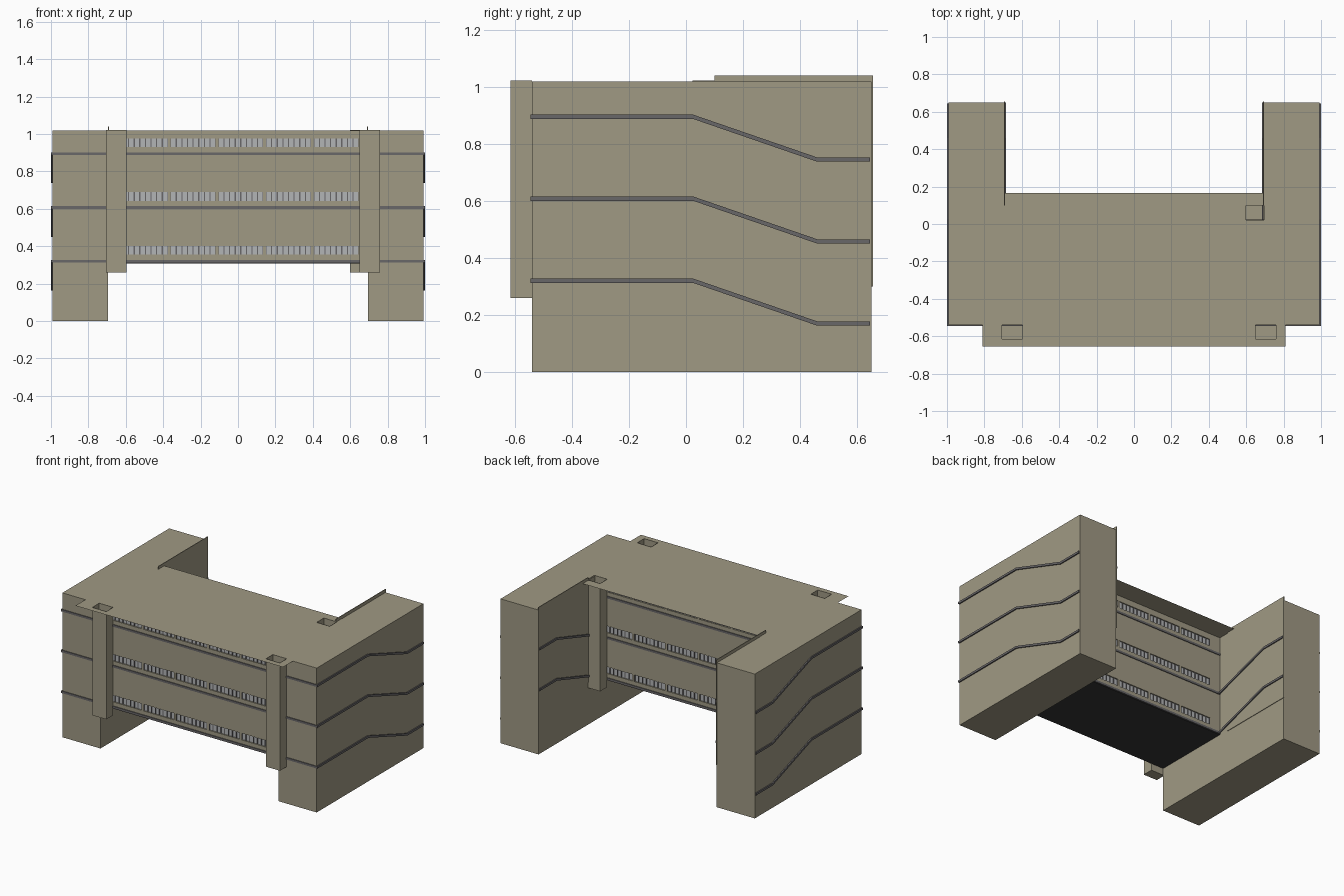
import bpy, bmesh
from mathutils import Matrix, Vector

if "Cube" in bpy.data.objects:
    bpy.data.objects.remove(bpy.data.objects["Cube"])


def material(name, color):
    m = bpy.data.materials.new(name)
    m.diffuse_color = (*color, 1)
    m.use_nodes = True
    m.node_tree.nodes["Principled BSDF"].inputs["Base Color"].default_value = m.diffuse_color
    return m


CONCRETE = material("concrete", (0.35, 0.32, 0.23))
DARK = material("dark_trim", (0.14, 0.135, 0.14))
SOFFIT = material("soffit", (0.035, 0.035, 0.035))
GLASS = material("glass", (0.45, 0.46, 0.47))


def finish(bm, name, mat):
    me = bpy.data.meshes.new(name)
    bm.to_mesh(me)
    bm.free()
    me.materials.append(mat)
    ob = bpy.data.objects.new(name, me)
    bpy.context.collection.objects.link(ob)
    return ob


def add_box(bm, x0, x1, y0, y1, z0, z1):
    c = Vector((x0 + x1, y0 + y1, z0 + z1)) / 2
    mat = Matrix.Translation(c) @ Matrix.Diagonal((x1 - x0, y1 - y0, z1 - z0, 1))
    return bmesh.ops.create_cube(bm, size=1, matrix=mat)["verts"]


def boxes(name, mat, dims):
    bm = bmesh.new()
    for d in dims:
        add_box(bm, *d)
    return finish(bm, name, mat)


def ramp_band(name, x0, x1, path, h=0.015):
    """Extrude a thin strip following a (y, z) path between x0 and x1."""
    bm = bmesh.new()
    loop = [(y, z - h / 2) for y, z in path] + [(y, z + h / 2) for y, z in reversed(path)]
    face = bm.faces.new([bm.verts.new((x0, y, z)) for y, z in loop])
    new = bmesh.ops.extrude_face_region(bm, geom=[face])["geom"]
    bmesh.ops.translate(bm, vec=(x1 - x0, 0, 0),
                        verts=[g for g in new if isinstance(g, bmesh.types.BMVert)])
    bmesh.ops.recalc_face_normals(bm, faces=bm.faces)
    finish(bm, name, mat=DARK)


FRONT, REAR, BACK = -0.54, 0.02, 0.65     # facade, rear facade, wing ends
IN, OUT, TOP = 0.695, 0.992, 1.018
LEVELS = (0.32, 0.608, 0.895)

# Wings, inner screens and ramp bands on both sides
for side, s in (("left", -1), ("right", 1)):
    boxes(side + "_wing", CONCRETE, [(*sorted((s * IN, s * OUT)), FRONT, BACK, 0, TOP)])
    boxes(side + "_inner_screen", CONCRETE,
          [(*sorted((s * (IN - 0.004), s * (IN + 0.001))), 0.1, 0.655, 0.3, 1.04)])
    for i, z in enumerate(LEVELS):
        ramp_band(f"{side}_outer_ramp_band_{i}", *sorted((s * OUT, s * 1.0)),
                  [(FRONT - 0.005, z), (0.025, z), (0.46, z - 0.15), (0.645, z - 0.15)])
        if i:
            ramp_band(f"{side}_inner_ramp_band_{i}", *sorted((s * (IN - 0.011), s * (IN - 0.003))),
                      [(REAR, LEVELS[i - 1]), (0.46, z - 0.15), (0.65, z - 0.15)])
    # Level bands across the wing fronts
    boxes(side + "_front_bands", DARK,
          [(*sorted((s * IN, s * 1.0)), FRONT - 0.005, FRONT, z - 0.0075, z + 0.0075) for z in LEVELS])

# Floor slabs whose edges show as bands, with a dark underside
boxes("floor_slabs", DARK,
      [(-IN, IN, FRONT - 0.005, REAR + 0.005, z - 0.0075, z + 0.0075) for z in LEVELS])
boxes("soffit", SOFFIT, [(-IN, IN, FRONT, REAR, 0.308, 0.315)])

# Facades: wall strips, piers, glazing and mullions on front and rear
WIN = [(z + 0.035, z + 0.082) for z in LEVELS]
STARTS = [-0.615 + 0.255 * i for i in range(5)]
GROUP = 0.24
for name, y0, y1 in (("front", FRONT, FRONT + 0.02), ("rear", REAR - 0.02, REAR)):
    inset = (y0 + 0.008, y1 - 0.004) if name == "front" else (y0 + 0.004, y1 - 0.008)
    frame = (y0 + 0.003, y1 - 0.003)
    edges = [0.315] + [z for w in WIN for z in w] + [TOP]
    walls = [(-IN, IN, y0, y1, a, b) for a, b in zip(edges[::2], edges[1::2])]
    panes, bars = [], []
    for a, b in WIN:
        panes.append((-IN, IN, *inset, a, b))
        ends = [-IN] + [x for st in STARTS for x in (st, st + GROUP)] + [IN]
        walls += [(p, q, y0, y1, a, b) for p, q in zip(ends[::2], ends[1::2])]
        for st in STARTS:
            for k in range(9):
                x = st + GROUP * k / 8
                bars.append((x - 0.003, x + 0.003, *frame, a, b))
    boxes(name + "_wall", CONCRETE, walls)
    boxes(name + "_glazing", GLASS, panes)
    boxes(name + "_mullions", DARK, bars)

# Hollow shafts, open at the top
SHAFTS = [(-0.705, -0.597, -0.615, -0.54), (0.65, 0.758, -0.615, -0.54), (0.6, 0.7, 0.022, 0.1)]
for i, r in enumerate(SHAFTS):
    bm = bmesh.new()
    add_box(bm, *r, 0.26, 1.022)
    bmesh.ops.delete(bm, geom=[f for f in bm.faces if f.normal.z > 0.5], context="FACES_ONLY")
    finish(bm, f"shaft_{i}", CONCRETE)

# Thin overhanging roof sheet with an opening over each shaft
xs = sorted({-0.81, 0.81, *[v for r in SHAFTS for v in r[:2]], -IN, IN})
ys = sorted({-0.655, 0.165, *[v for r in SHAFTS for v in r[2:]]})
bm = bmesh.new()
for a, b in zip(xs, xs[1:]):
    for c, d in zip(ys, ys[1:]):
        mx, my = (a + b) / 2, (c + d) / 2
        if not any(r[0] < mx < r[1] and r[2] < my < r[3] for r in SHAFTS):
            bm.faces.new([bm.verts.new((x, y, 1.02)) for x, y in ((a, c), (b, c), (b, d), (a, d))])
bmesh.ops.remove_doubles(bm, verts=bm.verts, dist=1e-5)
finish(bm, "roof_sheet", CONCRETE)
